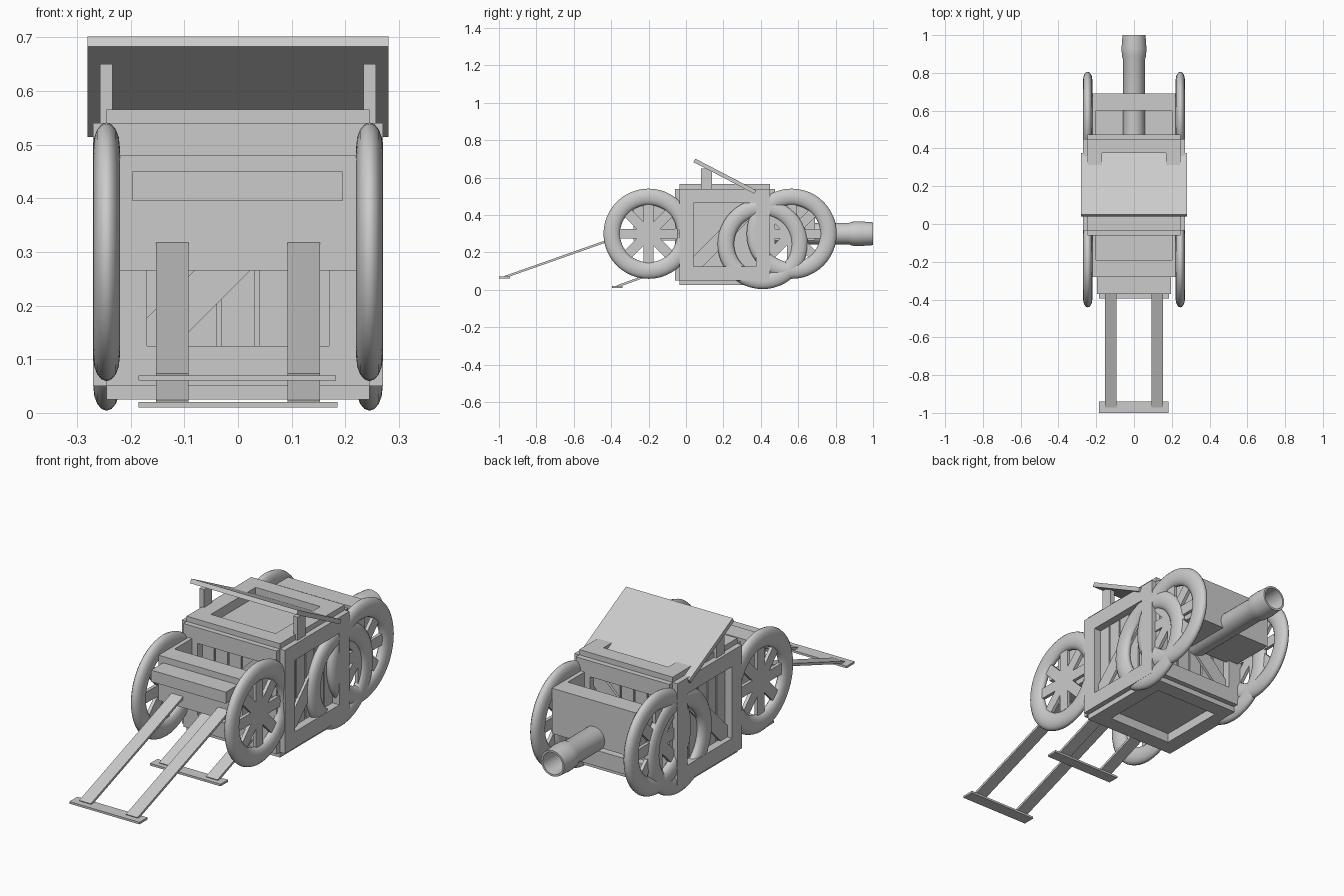
import bpy, bmesh, math
from mathutils import Matrix, Vector

old = bpy.data.objects.get("Cube")
if old:
    bpy.data.objects.remove(old, do_unlink=True)

grey = bpy.data.materials.new("plain_grey")
grey.use_nodes = True
grey.diffuse_color = (0.6, 0.6, 0.6, 1)
grey.node_tree.nodes["Principled BSDF"].inputs["Base Color"].default_value = (0.6, 0.6, 0.6, 1)


def finish(name, bm, smooth=False):
    bmesh.ops.recalc_face_normals(bm, faces=bm.faces)
    mesh = bpy.data.meshes.new(name)
    bm.to_mesh(mesh)
    bm.free()
    mesh.materials.append(grey)
    ob = bpy.data.objects.new(name, mesh)
    bpy.context.collection.objects.link(ob)
    if smooth:
        bpy.ops.object.select_all(action='DESELECT')
        ob.select_set(True)
        bpy.context.view_layer.objects.active = ob
        bpy.ops.object.shade_smooth_by_angle(angle=math.radians(40))
    return ob


def add_box(bm, lo, hi, turn=None):
    """Box between two corners, optionally turned about its own centre."""
    lo, hi = Vector(lo), Vector(hi)
    m = Matrix.Translation((lo + hi) / 2)
    if turn:
        m = m @ Matrix.Rotation(turn[0], 4, turn[1])
    bmesh.ops.create_cube(bm, size=1, matrix=m @ Matrix.Diagonal((*(hi - lo), 1)))


def boxes(name, *pairs):
    bm = bmesh.new()
    for lo, hi in pairs:
        add_box(bm, lo, hi)
    return finish(name, bm)


def sloped_board(name, x0, x1, start, end, thick):
    """Board whose long side runs between two (y, z) points."""
    dy, dz = end[0] - start[0], end[1] - start[1]
    half, cy, cz = math.hypot(dy, dz) / 2, (start[0] + end[0]) / 2, (start[1] + end[1]) / 2
    bm = bmesh.new()
    add_box(bm, (x0, cy - half, cz - thick / 2), (x1, cy + half, cz + thick / 2),
            (math.atan2(dz, dy), 'X'))
    return finish(name, bm)


# crate: recessed core with a raised frame on each of its six faces
LO, HI = (-0.245, -0.035, 0.05), (0.245, 0.45, 0.54)
SKIN, INSET, BORDER = 0.025, 0.02, 0.075
boxes("crate_core", ([v + INSET for v in LO], [v - INSET for v in HI]))


def crate_frame(name, axis, side):
    u, v = [a for a in range(3) if a != axis]
    edge = HI[axis] if side > 0 else LO[axis]
    depth = sorted((edge - side * INSET, edge + side * SKIN))
    bm = bmesh.new()

    def piece(u0, u1, v0, v1, d=depth, turn=None):
        lo, hi = [0] * 3, [0] * 3
        lo[axis], hi[axis] = d
        lo[u], hi[u], lo[v], hi[v] = u0, u1, v0, v1
        add_box(bm, lo, hi, turn)

    for u0, u1 in ((LO[u], LO[u] + BORDER), (HI[u] - BORDER, HI[u])):
        piece(u0, u1, LO[v], HI[v])
    for v0, v1 in ((LO[v], LO[v] + BORDER), (HI[v] - BORDER, HI[v])):
        piece(LO[u] + BORDER, HI[u] - BORDER, v0, v1)
    # upright planks and a diagonal brace on the vertical faces
    if axis < 2:
        thin = sorted((edge - side * INSET, edge - side * 0.012))
        step = (HI[u] - LO[u]) / 7
        for i in range(1, 6):
            piece(LO[u] + i * step + 0.004, LO[u] + (i + 1) * step - 0.004,
                  LO[v] + 0.05, HI[v] - 0.05, thin)
        brace = sorted((edge - side * INSET, edge))
        cu, cv = (LO[u] + HI[u]) / 2, (LO[v] + HI[v]) / 2
        tilt = math.radians(45 if axis == 0 else -45)
        piece(cu - 0.26, cu + 0.26, cv - 0.037, cv + 0.037, brace, (tilt, 'XY'[axis]))
    finish(name, bm)


for axis, names in enumerate((("right", "left"), ("front", "back"), ("bottom", "top"))):
    for side, label in zip((-1, 1), names):
        crate_frame("crate_frame_" + label, axis, side)

# sloping roof and its posts
sloped_board("roof_board", -0.28, 0.28, (0.045, 0.692), (0.37, 0.523), 0.021)
for side, label in ((1, "left"), (-1, "right")):
    a, b = sorted((side * 0.234, side * 0.257))
    boxes("roof_post_" + label, ((a, 0.08, 0.5), (b, 0.14, 0.65)))


# open trays in front of and behind the crate
def tray(name, inner, wall, outer):
    def seg(x0, x1, ya, yb, z0, z1):
        ya, yb = sorted((ya, yb))
        return (x0, ya, z0), (x1, yb, z1)
    boxes(name, seg(-0.22, 0.22, wall, outer, 0.265, 0.48),
          seg(-0.22, -0.2, inner, wall, 0.265, 0.48),
          seg(0.2, 0.22, inner, wall, 0.265, 0.48),
          seg(-0.2, 0.2, inner, wall, 0.265, 0.285))


tray("front_tray", -0.04, -0.19, -0.28)
tray("rear_tray", 0.455, 0.6, 0.69)
boxes("front_step", ((-0.197, -0.37, 0.395), (0.195, -0.28, 0.45)))


# wheels: flattened tyres with crossing flat spokes
def wheel(name, x, y, z, spokes=True):
    major, minor, squash, n, k = 0.197, 0.044, 0.56, 48, 16
    bm = bmesh.new()
    rings = []
    for i in range(n):
        a = math.tau * i / n
        ring = []
        for j in range(k):
            b = math.tau * j / k
            r = major + minor * math.cos(b)
            ring.append(bm.verts.new((x + squash * minor * math.sin(b),
                                      y + r * math.cos(a), z + r * math.sin(a))))
        rings.append(ring)
    for i in range(n):
        p, q = rings[i], rings[(i + 1) % n]
        for j in range(k):
            bm.faces.new((p[j], q[j], q[(j + 1) % k], p[(j + 1) % k]))
    if spokes:
        for i in range(4):
            add_box(bm, (x - 0.008, y - 0.17, z - 0.026), (x + 0.008, y + 0.17, z + 0.026),
                    (math.pi * i / 4, 'X'))
    finish(name, bm, smooth=True)


for side, label in ((1, "left"), (-1, "right")):
    x = side * 0.245
    wheel("front_wheel_" + label, x, -0.2, 0.3)
    wheel("rear_wheel_" + label, x, 0.565, 0.3)
    wheel("spare_tyre_" + label, x, 0.41, 0.245, spokes=False)

# hollow barrel turned around the y direction
profile = [(0, 0.44), (0.057, 0.44), (0.057, 0.87), (0.064, 0.89), (0.066, 0.93),
           (0.061, 1.0), (0.052, 1.0), (0.045, 0.82), (0, 0.82)]
bm = bmesh.new()
vs = [bm.verts.new((r, y, 0.3)) for r, y in profile]
es = [bm.edges.new(pair) for pair in zip(vs, vs[1:])]
bmesh.ops.spin(bm, geom=vs + es, cent=(0, 0, 0.3), axis=(0, 1, 0), angle=math.tau,
               steps=32, use_merge=True)
bmesh.ops.remove_doubles(bm, verts=bm.verts, dist=0.0005)
finish("barrel", bm, smooth=True)

# pulling shafts and lower footrest, each ending in a crossbar
for side, label in ((1, "left"), (-1, "right")):
    a, b = sorted((side * 0.092, side * 0.153))
    sloped_board("pulling_shaft_" + label, a, b, (-0.97, 0.068), (-0.27, 0.315), 0.012)
    sloped_board("footrest_arm_" + label, a, b, (-0.37, 0.018), (-0.04, 0.137), 0.012)
boxes("shaft_crossbar", ((-0.185, -1.0, 0.06), (0.183, -0.94, 0.07)))
boxes("footrest_crossbar", ((-0.185, -0.395, 0.01), (0.185, -0.34, 0.02)))
